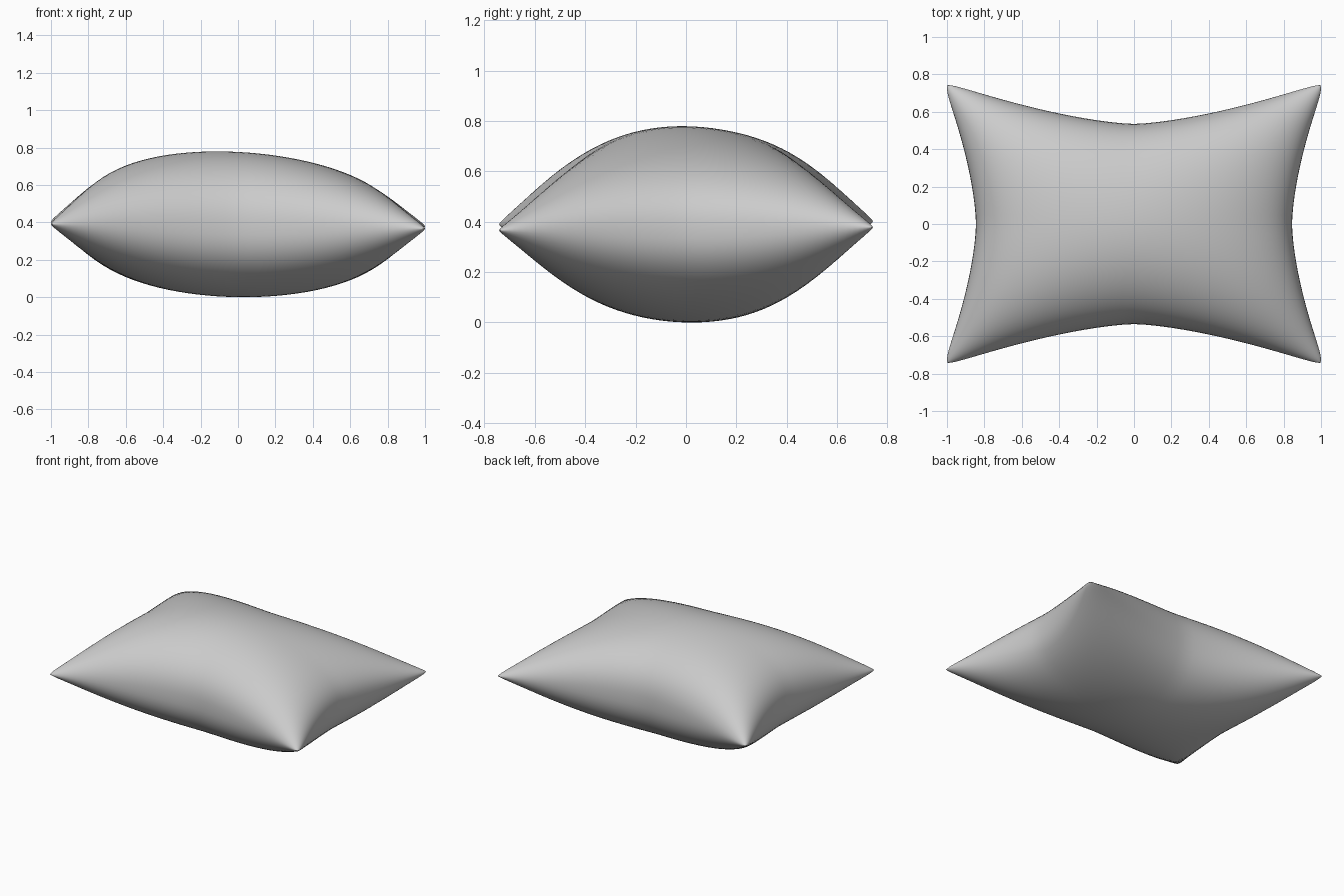
import bpy, bmesh, math

if "Cube" in bpy.data.objects:
    bpy.data.objects.remove(bpy.data.objects["Cube"])

N = 48  # grid divisions per side


def outline(u, v):
    # Rectangular cushion plan with sides pulled inward and blunt corners
    blunt = 1 - 0.03 * abs(u * v) ** 16
    x = u * (0.845 + 0.182 * abs(v) ** 1.6) * blunt
    y = v * (0.535 + 0.23 * abs(u) ** 1.5) * blunt
    return x, y


def height(u, v, side):
    # Puffed profile: steep at the seam, broad in the middle, leaner corners
    seam = 0.38 - 0.012 * u + 0.006 * v + 0.006 * u * u
    power = 0.42 + 0.15 * (u * v) ** 2
    puff = max(0.0, (1 - u * u) * (1 - v * v)) ** power
    if side > 0:
        swell = 0.398 * (1 - 0.08 * u - 0.01 * math.sin(4 * v))
    else:
        swell = 0.378 * (1 + 0.05 * v * (1 - 0.5 * v * v))
    return seam + side * swell * puff


bm = bmesh.new()
params = [math.sin(math.pi / 2 * (2 * i / N - 1)) for i in range(N + 1)]
rim = {}

# Upper and lower covers share the vertices of the seam
for side in (1, -1):
    grid = {}
    for i, u in enumerate(params):
        for j, v in enumerate(params):
            edge = i in (0, N) or j in (0, N)
            if edge and (i, j) in rim:
                grid[i, j] = rim[i, j]
                continue
            x, y = outline(u, v)
            grid[i, j] = bm.verts.new((x, y, height(u, v, side)))
            if edge:
                rim[i, j] = grid[i, j]
    for i in range(N):
        for j in range(N):
            quad = [grid[i, j], grid[i + 1, j], grid[i + 1, j + 1], grid[i, j + 1]]
            bm.faces.new(quad if side > 0 else quad[::-1])

# Rest the cushion on the ground
low = min(v.co.z for v in bm.verts)
for v in bm.verts:
    v.co.z -= low
for f in bm.faces:
    f.smooth = True

mesh = bpy.data.meshes.new("pillow")
bm.to_mesh(mesh)
bm.free()
pillow = bpy.data.objects.new("pillow", mesh)
bpy.context.collection.objects.link(pillow)
